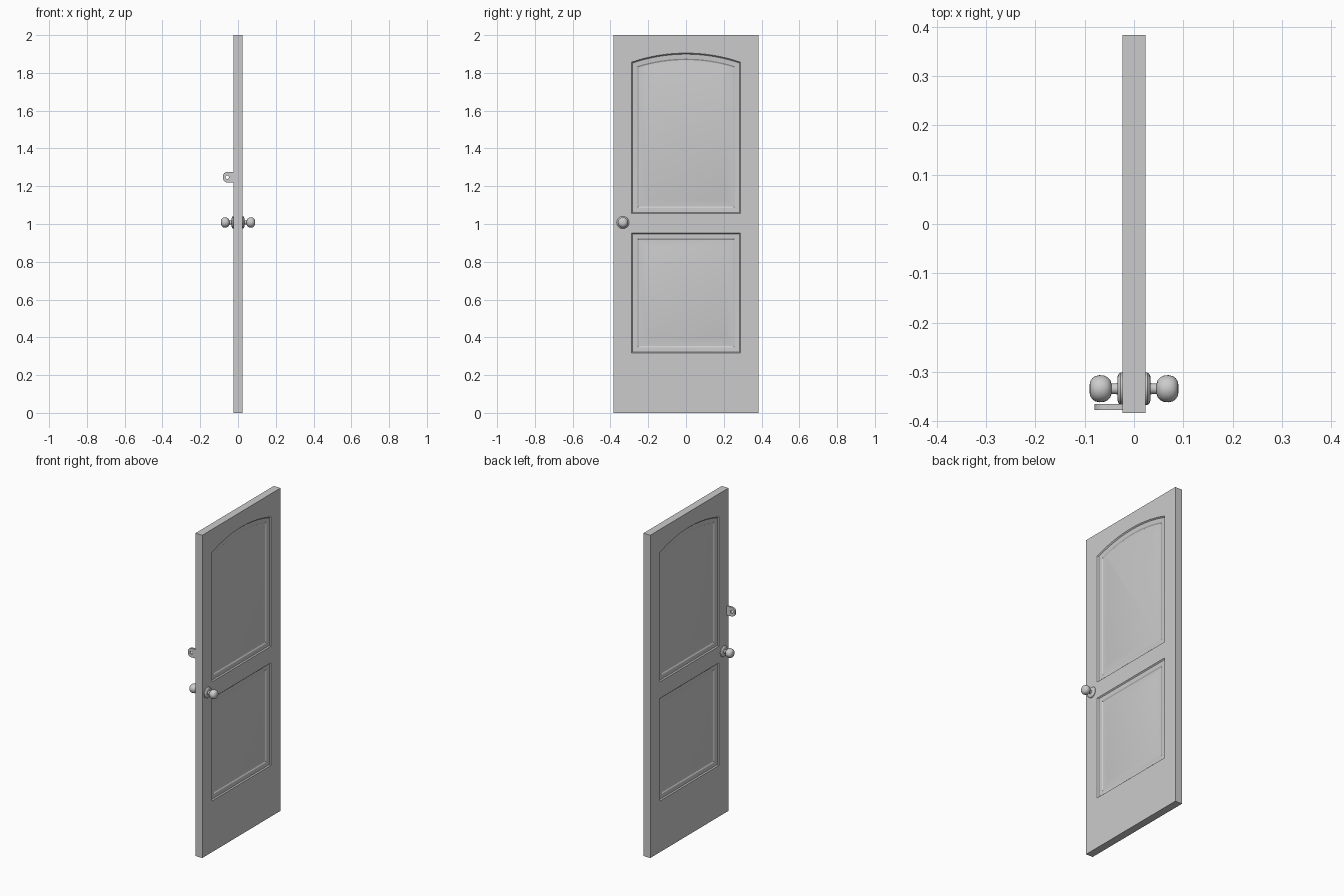
import bpy, bmesh
from math import sin, cos, pi, asin

if "Cube" in bpy.data.objects:
    bpy.data.objects.remove(bpy.data.objects["Cube"])

T, W, H = 0.0235, 0.383, 2.0      # half thickness, half width, height


def finish(bm, name, smooth=30, mirror=False):
    bmesh.ops.recalc_face_normals(bm, faces=bm.faces)
    me = bpy.data.meshes.new(name)
    bm.to_mesh(me)
    bm.free()
    ob = bpy.data.objects.new(name, me)
    bpy.context.collection.objects.link(ob)
    bpy.context.view_layer.objects.active = ob
    bpy.ops.object.select_all(action='DESELECT')
    ob.select_set(True)
    bpy.ops.object.shade_smooth_by_angle(angle=smooth * pi / 180)
    if mirror:
        m = ob.modifiers.new("mirror", 'MIRROR')
        m.use_axis = (True, False, False)
        m.merge_threshold = 0.0001
    return ob


def loop(bm, pts):
    vs = [bm.verts.new(p) for p in pts]
    for a, b in zip(vs, vs[1:] + vs[:1]):
        bm.edges.new((a, b))
    return vs


def ring_edges(bm, vs):
    return [bm.edges.get((a, b)) for a, b in zip(vs, vs[1:] + vs[:1])]


def bridge(bm, a, b):
    n = len(a)
    for i in range(n):
        j = (i + 1) % n
        bm.faces.new((a[i], a[j], b[j], b[i]))


def panel(z0, z1, rise, d, x, half=0.288):
    """Panel outline inset by d; a rise above zero gives an arched top."""
    w = half - d
    pts = [(x, -w, z0 + d), (x, w, z0 + d)]
    if rise:
        r = (half ** 2 + rise ** 2) / (2 * rise)
        zc, r = z1 + rise - r, r - d
        a, n = asin(w / r), 20
        for i in range(n + 1):
            t = a - 2 * a * i / n
            pts.append((x, r * sin(t), zc + r * cos(t)))
    else:
        pts += [(x, w, z1 - d), (x, -w, z1 - d)]
    return pts


# Door slab: one half with moulded panels, mirrored through the thickness
MOULD = [(0, T), (0.006, 0.017), (0.03, 0.0155), (0.037, 0.011),
         (0.045, 0.011), (0.078, 0.018)]
bm = bmesh.new()
rect = [(-W, 0), (W, 0), (W, H), (-W, H)]
face = loop(bm, [(T, y, z) for y, z in rect])
mid = loop(bm, [(0, y, z) for y, z in rect])
bridge(bm, mid, face)
border = ring_edges(bm, face)
stacks = []
for z0, z1, rise in ((0.317, 0.953, 0), (1.055, 1.857, 0.048)):
    stack = [loop(bm, panel(z0, z1, rise, d, x)) for d, x in MOULD]
    border += ring_edges(bm, stack[0])
    stacks.append(stack)
bmesh.ops.triangle_fill(bm, use_beauty=True, edges=border, normal=(1, 0, 0))
for stack in stacks:
    for a, b in zip(stack, stack[1:]):
        bridge(bm, a, b)
    bm.faces.new(stack[-1])
finish(bm, "door_slab", 12, mirror=True)


# Lathed hardware along x, mirrored to both sides of the door
def lathe(name, prof, y, z, n=24):
    bm = bmesh.new()
    rings = [loop(bm, [(x, y + r * cos(2 * pi * i / n), z + r * sin(2 * pi * i / n))
                       for i in range(n)]) for x, r in prof]
    for a, b in zip(rings, rings[1:]):
        bridge(bm, a, b)
    bm.faces.new(rings[0])
    bm.faces.new(rings[-1])
    return finish(bm, name, 35, mirror=True)


KY, KZ = -0.334, 1.008
lathe("knob_rosettes", [(0.02, 0.033), (0.027, 0.033), (0.031, 0.030), (0.0335, 0.024)], KY, KZ)
lathe("door_knobs", [(0.03, 0.013), (0.036, 0.011), (0.046, 0.011), (0.048, 0.018),
                     (0.053, 0.023), (0.060, 0.0265), (0.070, 0.0275), (0.079, 0.0255),
                     (0.085, 0.021), (0.089, 0.014), (0.090, 0.008)], KY, KZ)

# Lock tab: rounded plate with a hole on the -x face
bm = bmesh.new()
zc, hz, r, x0, x1 = 1.248, 0.028, 0.024, -0.080, -0.02
Y0, Y1 = -0.377, -0.365
pts = [(x1, Y0, zc - hz), (x1, Y0, zc + hz)]
for cz, start in ((zc + hz - r, pi / 2), (zc - hz + r, pi)):
    for i in range(9):
        t = start + pi / 2 * i / 8
        pts.append((x0 + r + r * cos(t), Y0, cz + r * sin(t)))
hole = [(-0.057 + 0.009 * cos(2 * pi * i / 20), Y0, zc + 0.009 * sin(2 * pi * i / 20))
        for i in range(20)]
edges = ring_edges(bm, loop(bm, pts)) + ring_edges(bm, loop(bm, hole))
bmesh.ops.triangle_fill(bm, use_beauty=True, edges=edges, normal=(0, -1, 0))
ext = bmesh.ops.extrude_face_region(bm, geom=bm.faces[:], use_keep_orig=True)
bmesh.ops.translate(bm, vec=(0, Y1 - Y0, 0),
                    verts=[v for v in ext['geom'] if isinstance(v, bmesh.types.BMVert)])
finish(bm, "lock_tab")
